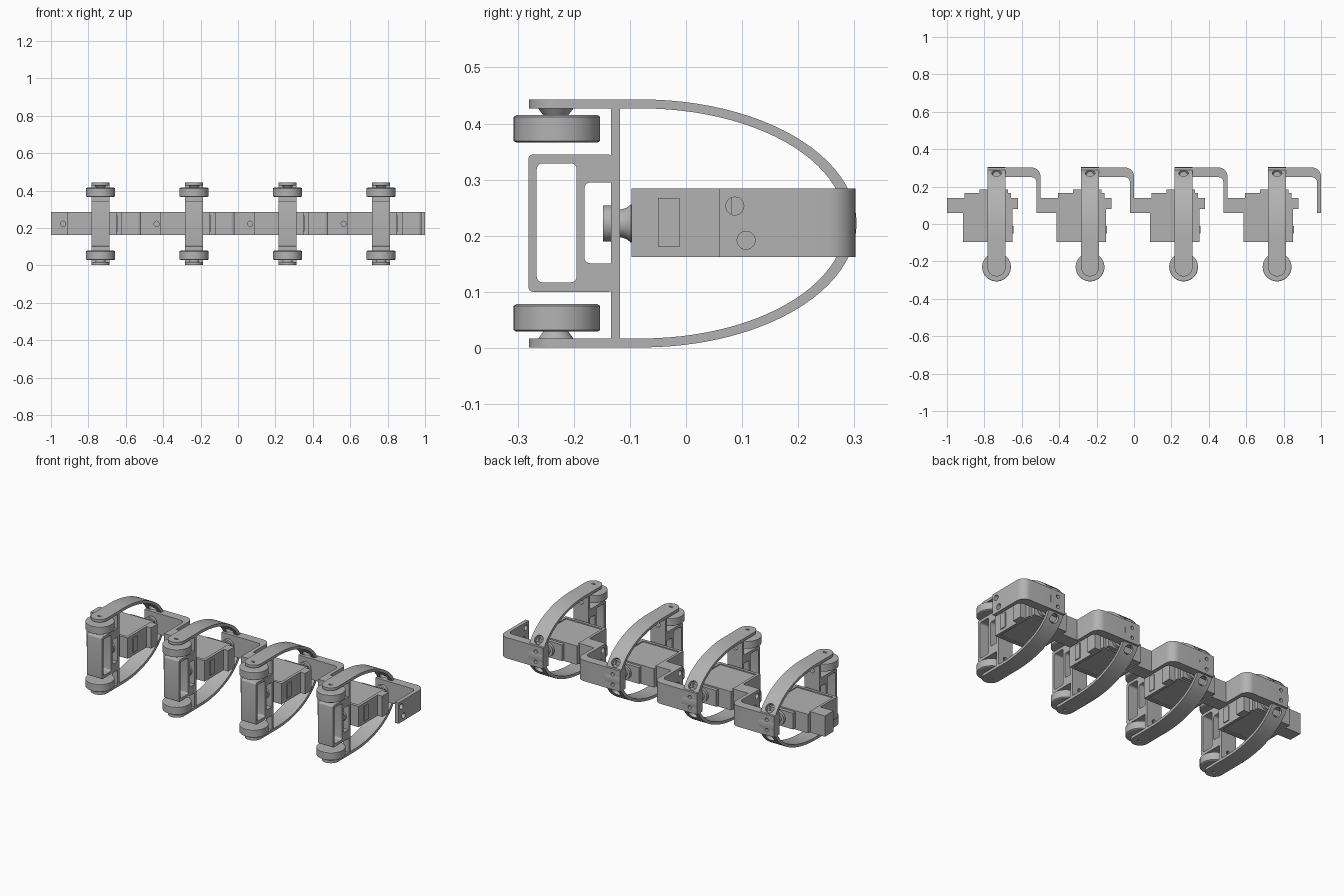
import bpy, bmesh, math
from mathutils import Vector

if "Cube" in bpy.data.objects:
    bpy.data.objects.remove(bpy.data.objects["Cube"])

grey = bpy.data.materials.new("plain grey")
grey.use_nodes = True
grey.diffuse_color = (0.45, 0.45, 0.45, 1)
grey.node_tree.nodes["Principled BSDF"].inputs["Base Color"].default_value = grey.diffuse_color

MID = 0.222      # height of the roll axis
WIDE = 0.048     # half width of the strap
LOW, HIGH = 0.162, 0.284
parts = []


def finish(name, bm):
    bmesh.ops.recalc_face_normals(bm, faces=bm.faces)
    mesh = bpy.data.meshes.new(name)
    bm.to_mesh(mesh)
    bm.free()
    mesh.materials.append(grey)
    ob = bpy.data.objects.new(name, mesh)
    bpy.context.collection.objects.link(ob)
    parts.append(ob)
    return ob


def prism(name, outline, axis, lo, hi):
    """Extrude a flat outline along x (points are y, z) or z (points are x, y)."""
    place = {"x": lambda p: (lo, *p), "z": lambda p: (*p, lo)}[axis]
    bm = bmesh.new()
    face = bm.faces.new([bm.verts.new(place(p)) for p in outline])
    side = bmesh.ops.extrude_face_region(bm, geom=[face])["geom"]
    shift = Vector((hi - lo, 0, 0)) if axis == "x" else Vector((0, 0, hi - lo))
    bmesh.ops.translate(bm, vec=shift, verts=[v for v in side if isinstance(v, bmesh.types.BMVert)])
    return finish(name, bm)


def box(name, x, y, z):
    return prism(name, [(x[0], y[0]), (x[1], y[0]), (x[1], y[1]), (x[0], y[1])], "z", *z)


def lathe(name, centre, direction, rings, sides=40):
    """Solid of revolution from (distance along axis, radius) rings."""
    bm = bmesh.new()
    turn = Vector(direction).to_track_quat("Z", "Y")
    loops = []
    for d, r in rings:
        loops.append([bm.verts.new(Vector(centre) + turn @ Vector(
            (r * math.cos(math.tau * i / sides), r * math.sin(math.tau * i / sides), d)))
            for i in range(sides)])
    for a, b in zip(loops, loops[1:]):
        for i in range(sides):
            j = (i + 1) % sides
            bm.faces.new((a[i], a[j], b[j], b[i]))
    bm.faces.new(loops[0])
    bm.faces.new(loops[-1])
    return finish(name, bm)


def hole(centre, direction, radius, depth=0.06):
    return lathe("cutter", centre, direction, [(-depth, radius), (depth, radius)], 24)


def cut(target, *cutters):
    for c in cutters:
        mod = target.modifiers.new("cut", "BOOLEAN")
        mod.operation, mod.object, mod.solver = "DIFFERENCE", c, "EXACT"
        bpy.context.view_layer.objects.active = target
        bpy.ops.object.modifier_apply(modifier=mod.name)
        parts.remove(c)
        bpy.data.objects.remove(c)
    return target


def arc(cx, cy, r, start, end, n=8):
    return [(cx + r * math.cos(math.radians(start + (end - start) * i / n)),
             cy + r * math.sin(math.radians(start + (end - start) * i / n))) for i in range(n + 1)]


def rounded(x, y, r):
    return (arc(x[1] - r, y[1] - r, r, 0, 90, 5) + arc(x[0] + r, y[1] - r, r, 90, 180, 5)
            + arc(x[0] + r, y[0] + r, r, 180, 270, 5) + arc(x[1] - r, y[0] + r, r, 270, 360, 5))


def bow(a, b, steps=48):
    """Half ellipse around the back, from top to bottom."""
    return [(-0.08 + a * math.cos(t), MID + b * math.sin(t))
            for t in (math.pi / 2 - math.pi * i / steps for i in range(steps + 1))]


# Curved strap with screw holes in its back
FRONT = -0.232
outer, inner = bow(0.384, 0.221), bow(0.364, 0.205)
strap = prism("strap", [(FRONT, MID + 0.221)] + outer + [(FRONT, MID - 0.221), (FRONT, MID - 0.205)]
              + inner[::-1] + [(FRONT, MID + 0.205)], "x", -WIDE, WIDE)
cut(strap, *[hole((0, 0.27, MID + s * 0.086), (0, 2.4, s * 1.7), 0.026) for s in (1, -1)])

# Wheels, hubs and rounded arm ends, above and below
for s, level in ((1, "upper"), (-1, "lower")):
    axis = (0, 0, s)
    base = (0, FRONT, MID)
    lathe(level + "_wheel", (0, -0.23, MID), axis,
          [(0.144, 0.072), (0.147, 0.077), (0.19, 0.077), (0.193, 0.072)], 56)
    lathe(level + "_hub", base, axis, [(0.19, 0.02), (0.195, 0.024), (0.206, 0.032)])
    end = lathe(level + "_arm_end", base, axis, [(0.205, WIDE), (0.221, WIDE)], 48)
    cut(end, hole((0, FRONT, MID + s * 0.225), axis, 0.012, 0.012))

# Upright rib and the windowed front block
rib = box("rib", (-WIDE, WIDE), (-0.134, -0.118), (0.012, 0.432))
cut(rib, *[hole((0, -0.126, MID + s * 0.16), (0, 1, 0), 0.014) for s in (1, -1)])
block = prism("front_block", rounded((-0.281, -0.13), (0.1, 0.345), 0.009), "x", -WIDE, WIDE)
cut(block, prism("cutter", rounded((-0.266, -0.195), (0.117, 0.329), 0.01), "x", -0.1, 0.1),
    prism("cutter", rounded((-0.181, -0.11), (0.151, 0.295), 0.01), "x", -0.1, 0.1))

# Front pivot knob
lathe("front_pivot", (0, 0, MID), (0, 1, 0),
      [(-0.148, 0.032), (-0.132, 0.032), (-0.131, 0.025), (-0.115, 0.025),
       (-0.106, 0.028), (-0.098, 0.034), (-0.09, 0.034)])

# Motor body in its cradle
box("motor_body", (-0.172, 0.078), (-0.085, 0.165), (0.168, 0.278))
box("cradle_front", (-0.18, 0.086), (-0.097, -0.08), (LOW, HIGH))
box("cradle_right_wall", (0.07, 0.086), (-0.09, 0.14), (LOW, HIGH))
box("cradle_left_wall", (-0.18, -0.165), (-0.09, 0.14), (LOW, HIGH))
box("right_ear", (0.08, 0.115), (0.08, 0.14), (LOW, HIGH))
box("cable_cover", (0.084, 0.091), (-0.05, -0.012), (0.18, 0.267))

# Left mounting foot, bolted to the neighbouring bracket
foot = box("left_foot", (-0.265, -0.17), (0.06, 0.14), (LOW, HIGH))
cut(foot, hole((-0.2, 0.06, MID), (0, 1, 0), 0.014, 0.03))

# Drive shaft and horn behind the motor
box("gear_housing", (-0.09, 0.06), (0.16, 0.185), (0.175, 0.27))
lathe("drive_horn", (0, 0, MID), (0, 1, 0),
      [(0.18, 0.04), (0.2, 0.04), (0.201, 0.025), (0.232, 0.025), (0.233, 0.035), (0.255, 0.035)])

# Corner bracket reaching to the next unit
bracket = prism("corner_bracket",
                [(-WIDE, 0.302)] + arc(0.187, 0.254, 0.048, 90, 0) + [(0.235, 0.06), (0.213, 0.06)]
                + arc(0.188, 0.225, 0.025, 0, 90) + [(-WIDE, 0.25)], "z", LOW, HIGH)
cut(bracket, hole((0.224, 0.087, 0.253), (1, 0, 0), 0.016, 0.03),
    hole((0.224, 0.107, 0.192), (1, 0, 0), 0.016, 0.03))
for s in (1, -1):
    cut(strap, hole((0, 0.3, MID + s * 0.03), (0, 1, 0), 0.01))
    cut(bracket, hole((0, 0.305, MID + s * 0.03), (0, 1, 0), 0.01, 0.03))

# Smooth the round surfaces
bpy.ops.object.select_all(action="DESELECT")
for ob in parts:
    ob.select_set(True)
bpy.context.view_layer.objects.active = parts[0]
bpy.ops.object.shade_smooth_by_angle(angle=math.radians(30))

# Repeat the unit four times in a row
for ob in parts:
    base = ob.name
    for k in range(4):
        unit = ob if k == 0 else ob.copy()
        if k:
            bpy.context.collection.objects.link(unit)
        unit.name = f"{base}_{k + 1}"
        unit.location.x = -0.735 + 0.5 * k
